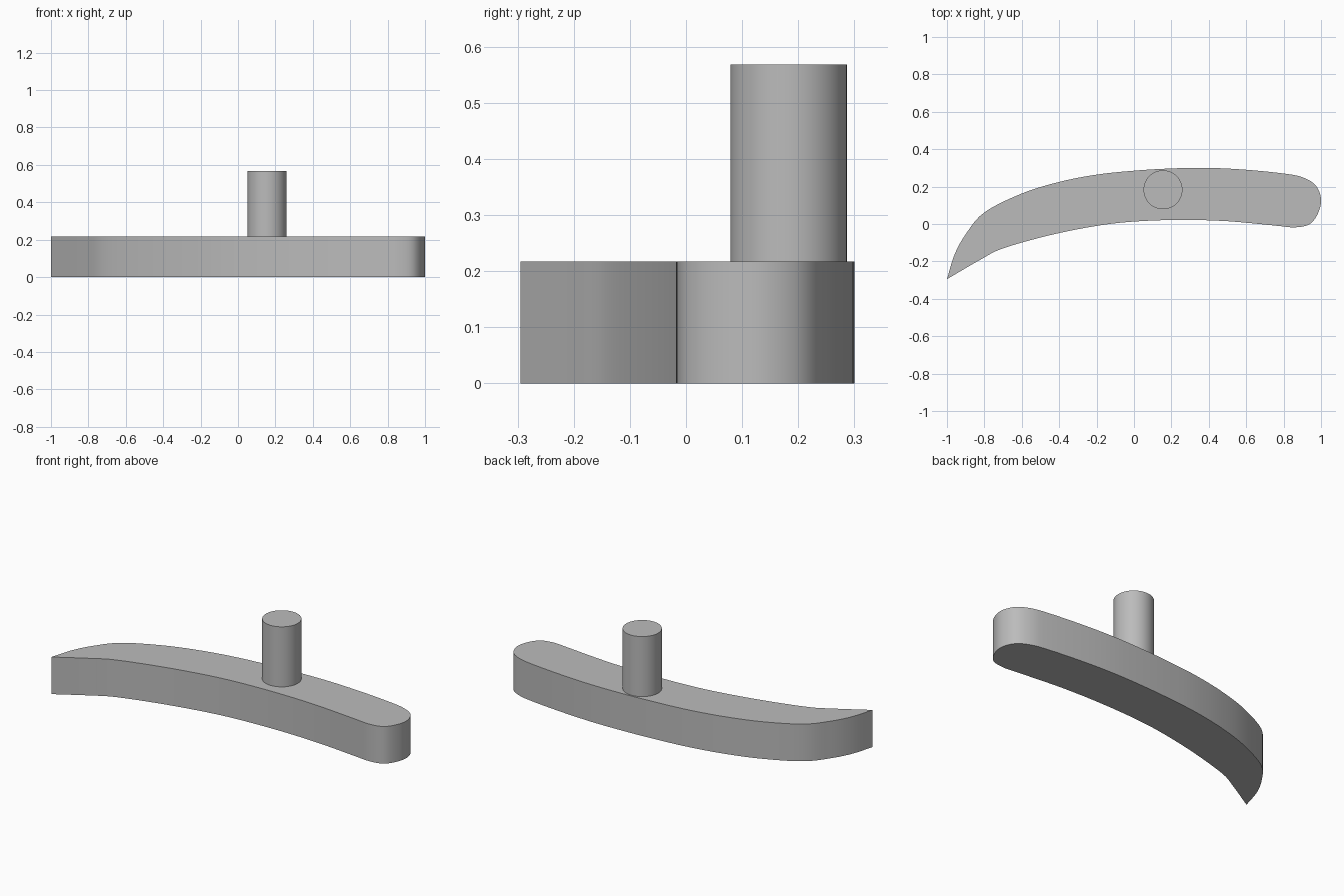
import bpy
import bmesh
import math
from mathutils import Vector

if "Cube" in bpy.data.objects:
    bpy.data.objects.remove(bpy.data.objects["Cube"], do_unlink=True)

GREY = (0.5, 0.5, 0.5, 1)
grey = bpy.data.materials.new("plain grey")
grey.diffuse_color = GREY
grey.use_nodes = True
grey.node_tree.nodes["Principled BSDF"].inputs["Base Color"].default_value = GREY


def smooth_path(points, steps=5):
    """Curve that passes through every point of an open path."""
    pts = [Vector(p) for p in points]
    pts = [2 * pts[0] - pts[1]] + pts + [2 * pts[-1] - pts[-2]]
    path = []
    for a, b, c, d in zip(pts, pts[1:], pts[2:], pts[3:]):
        for i in range(steps):
            t = i / steps
            path.append(0.5 * (2 * b + (c - a) * t + (2 * a - 5 * b + 4 * c - d) * t**2
                               + (3 * b - a - 3 * c + d) * t**3))
    return path


def extrude_outline(name, outline, bottom, top):
    """Upright solid with the given plan outline."""
    bm = bmesh.new()
    base = bm.faces.new([bm.verts.new((p[0], p[1], bottom)) for p in outline])
    solid = bmesh.ops.extrude_face_region(bm, geom=[base], use_keep_orig=True)
    raised = [v for v in solid["geom"] if isinstance(v, bmesh.types.BMVert)]
    bmesh.ops.translate(bm, verts=raised, vec=(0, 0, top - bottom))
    bmesh.ops.recalc_face_normals(bm, faces=bm.faces)
    mesh = bpy.data.meshes.new(name)
    bm.to_mesh(mesh)
    bm.free()
    mesh.materials.append(grey)
    obj = bpy.data.objects.new(name, mesh)
    bpy.context.collection.objects.link(obj)
    bpy.ops.object.select_all(action="DESELECT")
    obj.select_set(True)
    bpy.context.view_layer.objects.active = obj
    bpy.ops.object.shade_smooth_by_angle(angle=math.radians(35))
    return obj


# Curved bar: along the back from the pointed tip, round the blunt end, back along the front
tip = (-1, -0.295)
bar_outline = [
    tip, (-0.96, -0.165), (-0.9, -0.055), (-0.8, 0.062), (-0.6, 0.163), (-0.4, 0.225),
    (-0.2, 0.264), (0, 0.285), (0.2, 0.297), (0.4, 0.3), (0.6, 0.29), (0.8, 0.27),
    (0.9, 0.25), (0.97, 0.208), (1, 0.135), (0.985, 0.06), (0.94, 0), (0.86, -0.018),
    (0.75, -0.008), (0.5, 0.015), (0.25, 0.022), (0, 0.013), (-0.2, -0.01),
    (-0.45, -0.06), (-0.7, -0.13), (-0.82, -0.19), tip,
]
extrude_outline("curved_bar", smooth_path(bar_outline), 0, 0.217)

# Round post standing on the bar
SIDES = 48
post_outline = [(0.155 + 0.104 * math.cos(math.tau * i / SIDES),
                 0.183 + 0.104 * math.sin(math.tau * i / SIDES)) for i in range(SIDES)]
extrude_outline("post", post_outline, 0.217, 0.568)
